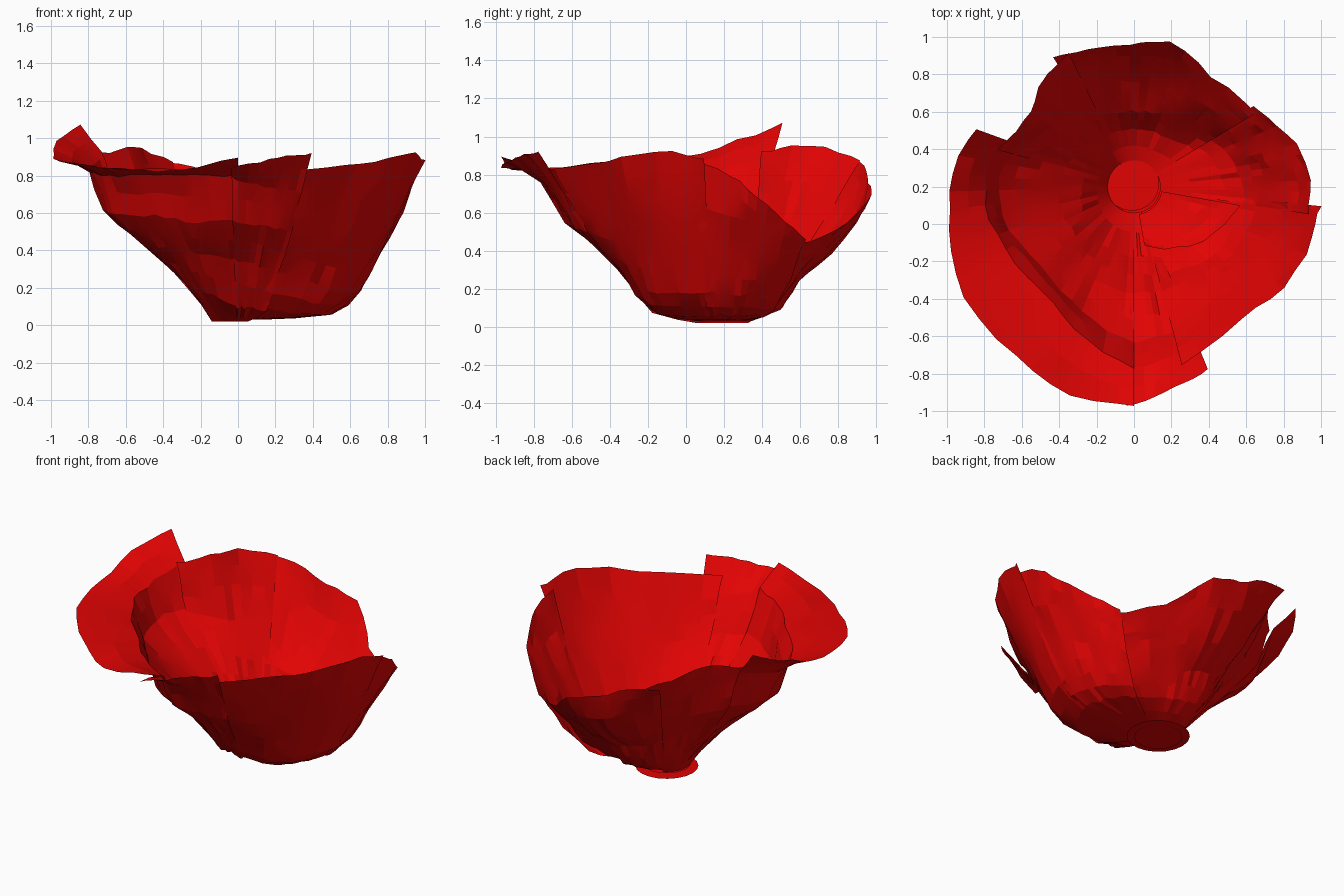
import bpy, bmesh, math, random
from mathutils import Vector

random.seed(4)
red = bpy.data.materials.new("petal_red")
red.diffuse_color = (0.76, 0.001, 0.001, 1)
CX, CY = 0.0, 0.2      # centre of the base


def spline(rows, t):
    """Catmull-Rom blend through equally long number rows."""
    i = min(int(t), len(rows) - 2)
    f = t - i
    p = [rows[max(0, min(len(rows) - 1, i + k))] for k in (-1, 0, 1, 2)]
    return [b + 0.5 * f * (c - a + f * (2 * a - 5 * b + 4 * c - d + f * (3 * (b - c) + d - a)))
            for a, b, c, d in zip(*p)]


def finish(bm, name):
    me = bpy.data.meshes.new(name)
    bm.to_mesh(me)
    bm.free()
    ob = bpy.data.objects.new(name, me)
    bpy.context.collection.objects.link(ob)
    me.materials.append(red)
    bpy.context.view_layer.objects.active = ob
    ob.select_set(True)
    bpy.ops.object.shade_smooth_by_angle(angle=math.radians(10))
    ob.select_set(False)


def petal(name, columns, step=3, rings=2, rough=0.009):
    """Sheet lofted through columns: angle, then (radius, height) from base to rim."""
    bm = bmesh.new()
    grid = []
    for i in range((len(columns) - 1) * step + 1):
        row = spline(columns, i / step)
        ang, pts = math.radians(row[0]), list(zip(row[1::2], row[2::2]))
        line = []
        for j in range((len(pts) - 1) * rings + 1):
            r, z = spline(pts, j / rings)
            k = rough if j > 1 else 0
            r += random.uniform(-k, k)
            z = max(0.012, z + random.uniform(-k, k))
            line.append(bm.verts.new((CX + r * math.cos(ang), CY + r * math.sin(ang), z)))
        grid.append(line)
    for a, b in zip(grid, grid[1:]):
        for j in range(len(a) - 1):
            bm.faces.new((a[j], b[j], b[j + 1], a[j + 1]))
    finish(bm, name)


# Left petal: its rim folds outward into a broad flange
petal("left_petal", [
    (160, .14, .02, .27, .20, .50, .46, .66, .65, .75, .90, .90, 1.07),
    (176, .14, .02, .28, .22, .52, .45, .72, .63, .79, .84, .97, .98),
    (193, .14, .02, .29, .23, .52, .44, .72, .61, .79, .81, 1.01, .89),
    (213, .14, .02, .31, .22, .50, .42, .66, .59, .75, .80, 1.08, .87),
    (235, .14, .02, .34, .19, .52, .40, .68, .58, .76, .80, 1.11, .84),
    (253, .14, .02, .36, .15, .55, .37, .75, .55, .86, .80, 1.16, .83),
    (270, .14, .02, .37, .10, .57, .35, .84, .56, .97, .80, 1.17, .90)])

# Front petal: meets the flange at the front corner
petal("front_petal", [
    (268, .14, .02, .37, .10, .57, .35, .84, .56, .97, .79, 1.17, .84),
    (276, .14, .02, .38, .09, .57, .33, .82, .54, .95, .75, 1.13, .87),
    (284, .14, .02, .39, .09, .57, .31, .80, .52, .93, .73, 1.08, .90),
    (292, .14, .02, .40, .08, .57, .28, .77, .50, .90, .71, 1.05, .92)])

# Right petal: deep belly near the ground, rim dropping toward the back
petal("right_petal", [
    (285, .14, .03, .39, .09, .57, .31, .79, .52, .90, .71, .98, .83),
    (309, .14, .03, .44, .07, .60, .23, .73, .45, .83, .67, .91, .86),
    (326, .14, .03, .48, .06, .63, .18, .75, .42, .87, .66, .97, .89),
    (344, .14, .03, .49, .06, .65, .18, .78, .42, .90, .67, .99, .92),
    (354, .14, .03, .50, .06, .66, .19, .77, .40, .88, .63, 1.0, .88)])
petal("right_rear_petal", [
    (351, .14, .03, .50, .06, .66, .19, .77, .40, .88, .63, .94, .87),
    (362, .14, .03, .48, .06, .64, .17, .75, .37, .87, .59, .94, .80),
    (371, .14, .03, .46, .06, .62, .17, .72, .34, .83, .52, .92, .68),
    (383, .14, .03, .43, .06, .57, .15, .68, .29, .76, .42, .83, .55),
    (394, .14, .03, .40, .06, .53, .14, .62, .25, .69, .36, .77, .45)])

# Back petal: low at the right, rising to the left
petal("back_petal", [
    (31, .14, .03, .38, .07, .50, .14, .59, .25, .67, .35, .76, .44),
    (55, .14, .03, .32, .09, .43, .21, .53, .32, .62, .41, .72, .51),
    (76, .14, .03, .31, .10, .41, .25, .56, .37, .70, .54, .79, .69),
    (92, .14, .03, .31, .11, .40, .28, .57, .41, .70, .58, .765, .75),
    (108, .14, .03, .31, .13, .41, .31, .57, .48, .69, .66, .77, .85),
    (122, .14, .03, .30, .16, .41, .34, .56, .53, .69, .72, .81, .88)])

# Rear left petal: tucked inside its two neighbours
petal("rear_left_petal", [
    (116, .14, .02, .30, .15, .41, .33, .56, .52, .68, .70, .79, .87),
    (134, .14, .02, .28, .18, .40, .37, .53, .56, .64, .76, .73, .94),
    (149, .14, .02, .27, .20, .42, .41, .55, .58, .62, .77, .68, .95),
    (165, .14, .02, .27, .20, .50, .45, .66, .63, .72, .80, .75, .92)])

# Inner lip: low curled ledge at the right of the bowl floor
petal("inner_lip", [
    (280, .15, .05, .22, .07, .28, .10, .32, .14),
    (305, .15, .05, .25, .07, .34, .10, .40, .14),
    (330, .15, .05, .29, .07, .41, .10, .50, .15),
    (350, .15, .05, .32, .07, .47, .10, .58, .17)])


# Round foot: thin stacked discs
def disc(name, radius, z):
    bm = bmesh.new()
    bmesh.ops.create_circle(bm, cap_ends=True, segments=20, radius=radius)
    bmesh.ops.translate(bm, verts=bm.verts, vec=Vector((CX - 0.01, CY + 0.015, z)))
    finish(bm, name)


disc("foot_plate", 0.19, 0.006)
disc("foot_pad", 0.145, 0.0)
disc("bowl_floor", 0.145, 0.022)
